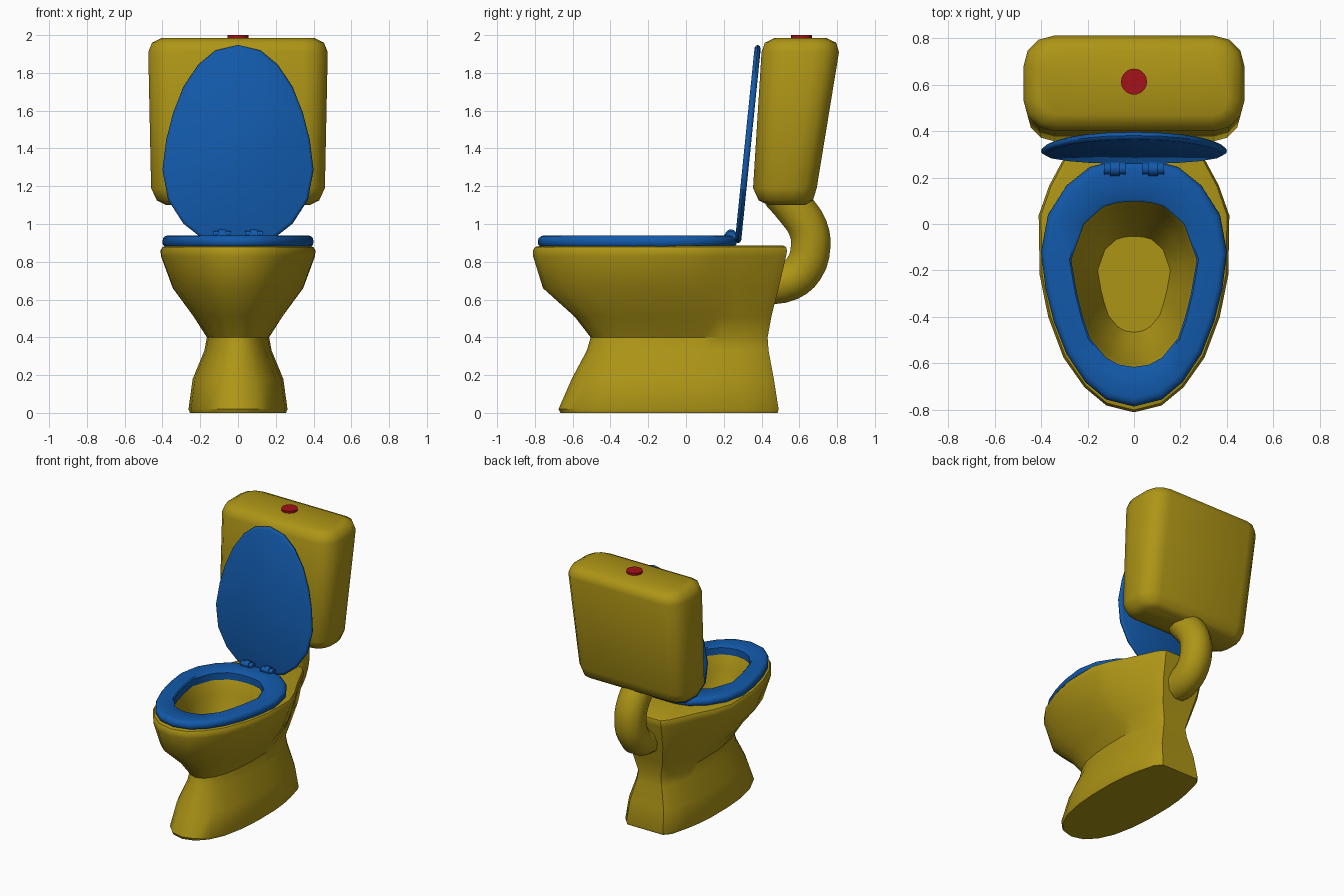
import bpy, bmesh
from math import radians, sin, cos, pi

if "Cube" in bpy.data.objects:
    bpy.data.objects.remove(bpy.data.objects["Cube"])


def material(name, rgb):
    m = bpy.data.materials.new(name)
    m.diffuse_color = (*rgb, 1)
    m.use_nodes = True
    m.node_tree.nodes["Principled BSDF"].inputs["Base Color"].default_value = m.diffuse_color
    return m


YELLOW = material("yellow", (0.42, 0.30, 0.008))
BLUE = material("blue", (0.006, 0.10, 0.40))
RED = material("red", (0.36, 0.006, 0.009))


def finish(ob, mat, angle=40):
    ob.data.materials.clear()
    ob.data.materials.append(mat)
    bpy.ops.object.select_all(action='DESELECT')
    ob.select_set(True)
    bpy.context.view_layer.objects.active = ob
    bpy.ops.object.shade_smooth_by_angle(angle=radians(angle))
    return ob


def loft(name, rings, mat, closed=False, angle=40):
    """Skin equal-length rings of 3D points; cap the ends unless closed."""
    bm = bmesh.new()
    loops = [[bm.verts.new(p) for p in r] for r in rings]
    n = len(loops[0])
    pairs = list(zip(loops, loops[1:])) + ([(loops[-1], loops[0])] if closed else [])
    for a, b in pairs:
        for i in range(n):
            j = (i + 1) % n
            bm.faces.new((a[i], a[j], b[j], b[i]))
    if not closed:
        bm.faces.new(loops[0])
        bm.faces.new(loops[-1])
    bmesh.ops.recalc_face_normals(bm, faces=bm.faces[:])
    me = bpy.data.meshes.new(name)
    bm.to_mesh(me)
    bm.free()
    ob = bpy.data.objects.new(name, me)
    bpy.context.collection.objects.link(ob)
    return finish(ob, mat, angle)


def cylinder(name, loc, r, depth, mat, rot=(0, 0, 0), sides=20):
    bpy.ops.mesh.primitive_cylinder_add(vertices=sides, radius=r, depth=depth,
                                        location=loc, rotation=rot)
    ob = bpy.context.object
    ob.name = name
    return finish(ob, mat)


def mirrored(half):
    """Half outline starting on the axis -> full outline."""
    return half + [(-x, y) for x, y in reversed(half[1:])]


# Half outlines, front to back (first two normalised to width 1, length 1)
RIM = [(0, 0), (.29, .022), (.52, .08), (.74, .175), (.90, .305), (.99, .44),
       (1, .63), (.89, .725), (.74, .81), (.50, .965), (.40, 1)]
FOOT = [(0, 0), (.35, .022), (.62, .085), (.82, .18), (.95, .32), (1, .46),
        (1, .63), (.96, .74), (.88, .84), (.74, .96), (.58, 1)]
SEAT = [(0, -.785), (.12, -.755), (.21, -.68), (.29, -.56), (.345, -.42), (.38, -.28),
        (.40, -.12), (.37, .04), (.29, .165), (.19, .245), (.09, .27)]
HOLE = [(0, -.615), (.065, -.605), (.12, -.575), (.19, -.49), (.22, -.40), (.245, -.30),
        (.27, -.155), (.215, 0), (.13, .075), (.07, .092), (.02, .096)]


def body_ring(z, w, y0, y1, mix):
    half = [((a[0] * (1 - mix) + b[0] * mix) * w,
             y0 + (a[1] * (1 - mix) + b[1] * mix) * (y1 - y0)) for a, b in zip(FOOT, RIM)]
    return [(x, y, z) for x, y in mirrored(half)]


def flat_ring(half, z, s=1.0, yc=-.26, dy=0):
    return [(x * s, yc + (y - yc) * s + dy, z) for x, y in mirrored(half)]


# Bowl and pedestal: outer skin, rim, then the basin inside
outer = [(0, .255, -.665, .485, 0), (.02, .262, -.675, .49, 0), (.18, .24, -.605, .465, 0),
         (.33, .178, -.525, .437, 0), (.40, .165, -.505, .432, .1), (.51, .235, -.59, .452, .4),
         (.66, .345, -.757, .49, .8), (.83, .408, -.81, .53, 1), (.86, .41, -.81, .535, 1),
         (.878, .40, -.80, .53, 1), (.885, .38, -.77, .515, 1)]
basin = [(.885, 1.04), (.87, 1.01), (.78, .95), (.64, .79), (.53, .65), (.48, .58)]
loft("bowl", [body_ring(*a) for a in outer] + [flat_ring(HOLE, z, s) for z, s in basin], YELLOW)

# Seat ring
loft("seat",
     [flat_ring(SEAT, z, s) for z, s in ((.88, .97), (.892, .995), (.91, 1), (.925, .99),
                                         (.936, .965), (.94, .93))]
     + [flat_ring(HOLE, z, s) for z, s in ((.94, 1.03), (.932, 1), (.88, 1))],
     BLUE, closed=True)

# Raised lid: same outline, swung up behind the seat
lid = loft("lid", [flat_ring(SEAT, z, s, dy=-.27) for z, s in
                   ((0, .965), (.006, .99), (.016, 1), (.027, .99), (.033, .965))], BLUE)
lid.location = (0, .258, .90)
lid.rotation_euler = (radians(-95.8), 0, 0)

# Hinges: barrel, wider centre knuckle and a tab onto the seat
for side, s in (("left", -1), ("right", 1)):
    x = .083 * s
    cylinder(f"hinge_barrel_{side}", (x, .238, .937), .026, .094, BLUE, (0, pi / 2, 0), 12)
    cylinder(f"hinge_knuckle_{side}", (x, .238, .94), .032, .04, BLUE, (0, pi / 2, 0), 12)
    bpy.ops.mesh.primitive_cube_add(size=1, location=(x, .232, .925))
    tab = bpy.context.object
    tab.name = f"hinge_tab_{side}"
    tab.scale = (.08, .06, .04)
    finish(tab, BLUE)


def tank_ring(z, hx, y0, y1, r):
    pts = []
    for cx, cy, a0 in ((hx - r, y1 - r, 0), (r - hx, y1 - r, 90),
                       (r - hx, y0 + r, 180), (hx - r, y0 + r, 270)):
        for k in range(4):
            a = radians(a0 + 30 * k)
            pts.append((cx + r * cos(a), cy + r * sin(a), z))
    return pts


# Tank, leaning back and widening upward
loft("tank", [tank_ring(*a) for a in (
    (1.10, .38, .435, .63, .06), (1.125, .43, .385, .672, .10), (1.19, .46, .355, .692, .12),
    (1.91, .475, .40, .81, .13), (1.96, .455, .418, .795, .115), (1.985, .405, .47, .742, .07))],
    YELLOW, angle=50)

# Flush button
cylinder("flush_button", (0, .612, 1.985), .056, .03, RED)

# Bent pipe from the tank down into the back of the bowl
path = [(.50, 1.17), (.57, 1.09), (.645, .98), (.66, .88), (.625, .765), (.55, .70), (.42, .675)]
cu = bpy.data.curves.new("flush_pipe", 'CURVE')
cu.dimensions = '3D'
cu.bevel_depth = .11
cu.bevel_resolution = 3
cu.resolution_u = 3
cu.use_fill_caps = True
sp = cu.splines.new('BEZIER')
sp.bezier_points.add(len(path) - 1)
for bp, (y, z) in zip(sp.bezier_points, path):
    bp.co = (0, y, z)
    bp.handle_left_type = bp.handle_right_type = 'AUTO'
pipe = bpy.data.objects.new("flush_pipe", cu)
bpy.context.collection.objects.link(pipe)
bpy.ops.object.select_all(action='DESELECT')
pipe.select_set(True)
bpy.context.view_layer.objects.active = pipe
bpy.ops.object.convert(target='MESH')
finish(bpy.context.object, YELLOW)
